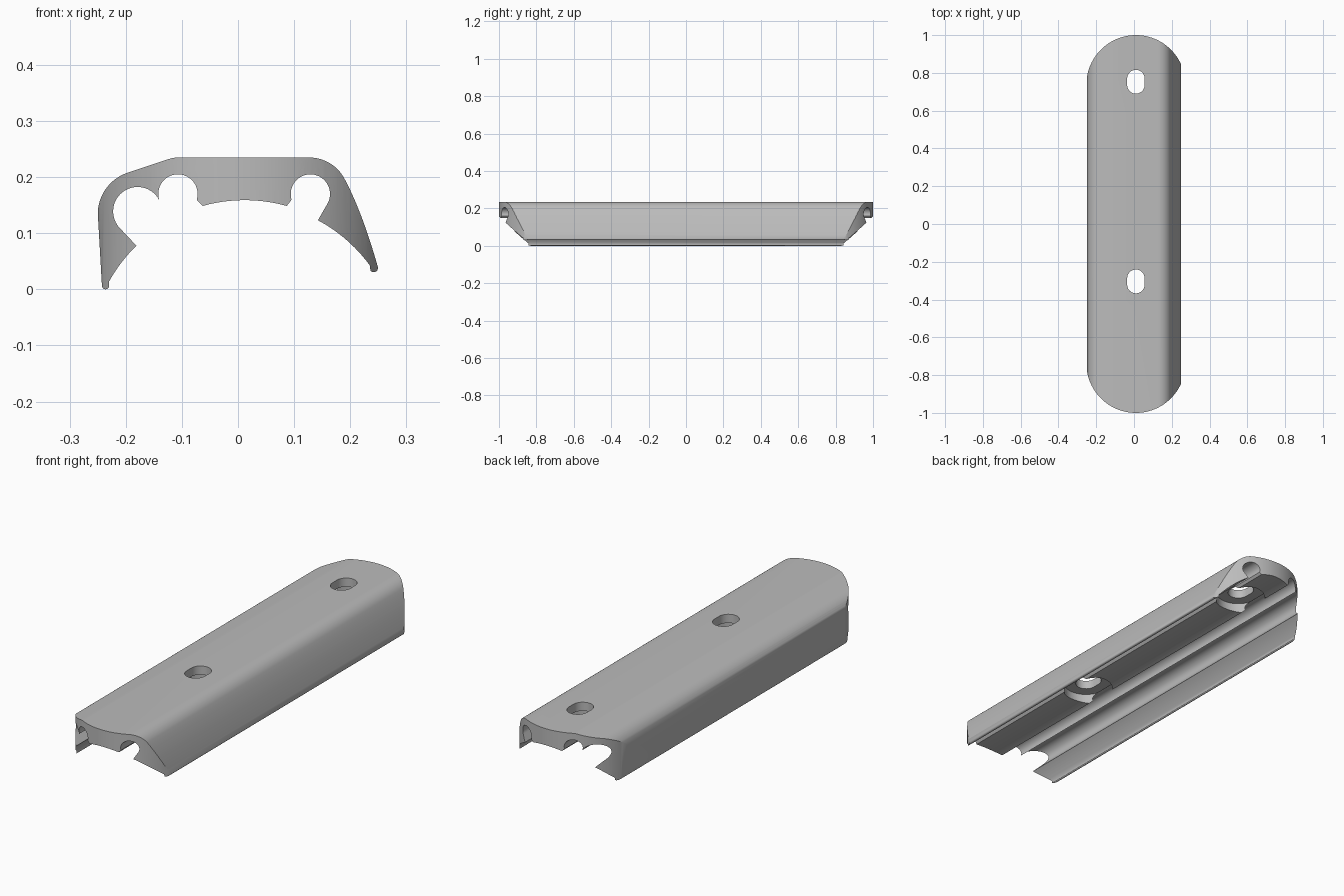
import bpy, bmesh
from math import sin, cos, radians, ceil

cube = bpy.data.objects.get("Cube")
if cube:
    bpy.data.objects.remove(cube, do_unlink=True)

grey = bpy.data.materials.new("plain grey")
grey.use_nodes = True
colour = (0.5, 0.5, 0.5, 1)
grey.diffuse_color = colour
grey.node_tree.nodes["Principled BSDF"].inputs["Base Color"].default_value = colour


def arc(cx, cy, r, a0, a1, step=6):
    """Points on an arc from angle a0 to a1, in degrees."""
    n = max(3, ceil(abs(a1 - a0) / step))
    angles = [radians(a0 + (a1 - a0) * i / n) for i in range(n + 1)]
    return [(cx + r * cos(a), cy + r * sin(a)) for a in angles]


def bend(a, c, b, n=10):
    """Inner points of a quadratic curve from a to b."""
    ts = [i / n for i in range(1, n)]
    return [tuple((1 - t) ** 2 * p + 2 * t * (1 - t) * q + t * t * s
                  for p, q, s in zip(a, c, b)) for t in ts]


def prism(name, points, place, shift):
    """Extrude a flat outline by the vector shift."""
    bm = bmesh.new()
    face = bm.faces.new([bm.verts.new(place(*p)) for p in points])
    out = bmesh.ops.extrude_face_region(bm, geom=[face])
    bmesh.ops.translate(bm, vec=shift,
                        verts=[v for v in out["geom"] if isinstance(v, bmesh.types.BMVert)])
    bmesh.ops.recalc_face_normals(bm, faces=bm.faces[:])
    mesh = bpy.data.meshes.new(name)
    bm.to_mesh(mesh)
    bm.free()
    mesh.materials.append(grey)
    obj = bpy.data.objects.new(name, mesh)
    bpy.context.collection.objects.link(obj)
    return obj


def stadium(x, y0, y1, r, step=6):
    """Plan outline with round ends centred on y0 and y1."""
    return arc(x, y1, r, 0, 180, step) + arc(x, y0, r, 180, 360, step)


def upright(name, outline, low, high):
    return prism(name, outline, lambda x, y: (x, y, low), (0, 0, high - low))


def cut(body, cutter, operation):
    cutter.hide_render = True
    mod = body.modifiers.new(cutter.name, "BOOLEAN")
    mod.operation, mod.object, mod.solver = operation, cutter, "EXACT"
    bpy.context.view_layer.objects.active = body
    bpy.ops.object.modifier_apply(modifier=mod.name)
    bpy.data.objects.remove(cutter, do_unlink=True)


# Cross-section: outer skin from the left tip over the top to the right tip
tube = (0.012, -0.12)
skin = (arc(-0.236, 0.0065, 0.0065, 333, 180, 25)
        + arc(-0.172, 0.134, 0.078, 178, 108)
        + arc(-0.107, 0.185, 0.05, 108, 90)
        + arc(0.127, 0.164, 0.071, 90, 28))
skin += bend(skin[-1], (0.221, 0.139), (0.249, 0.041))
skin += arc(0.242, 0.038, 0.0075, 15, -145, 25)

# Underside: tube-shaped seat interrupted by three cable grooves
under = (arc(*tube, 0.276, 36, 61.8, 3)
         + arc(0.129, 0.170, 0.035, -30, 197)
         + arc(*tube, 0.279, 74.4, 105.6, 3)
         + arc(-0.107, 0.170, 0.035, -17, 198)
         + arc(-0.179, 0.139, 0.0435, 27, 225)
         + arc(*tube, 0.2765, 134.3, 151, 3))
body = prism("cover_body", skin + under, lambda x, z: (x, -1.1, z), (0, 2.2, 0))

# Rounded ends in plan
cut(body, upright("end_rounding", stadium(0.01, -0.738, 0.738, 0.262, 3), -0.1, 0.4),
    "INTERSECT")

# Screw slots, each with a wider recess from below
for y in (0.753, -0.304):
    for name, r, low, high in (("recess", 0.097, -0.1, 0.195), ("slot", 0.046, 0, 0.4)):
        cut(body, upright(name, stadium(0.01, y - 0.017, y + 0.017, r), low, high),
            "DIFFERENCE")

bpy.ops.object.select_all(action="DESELECT")
body.select_set(True)
bpy.context.view_layer.objects.active = body
bpy.ops.object.shade_smooth_by_angle(angle=radians(30))
